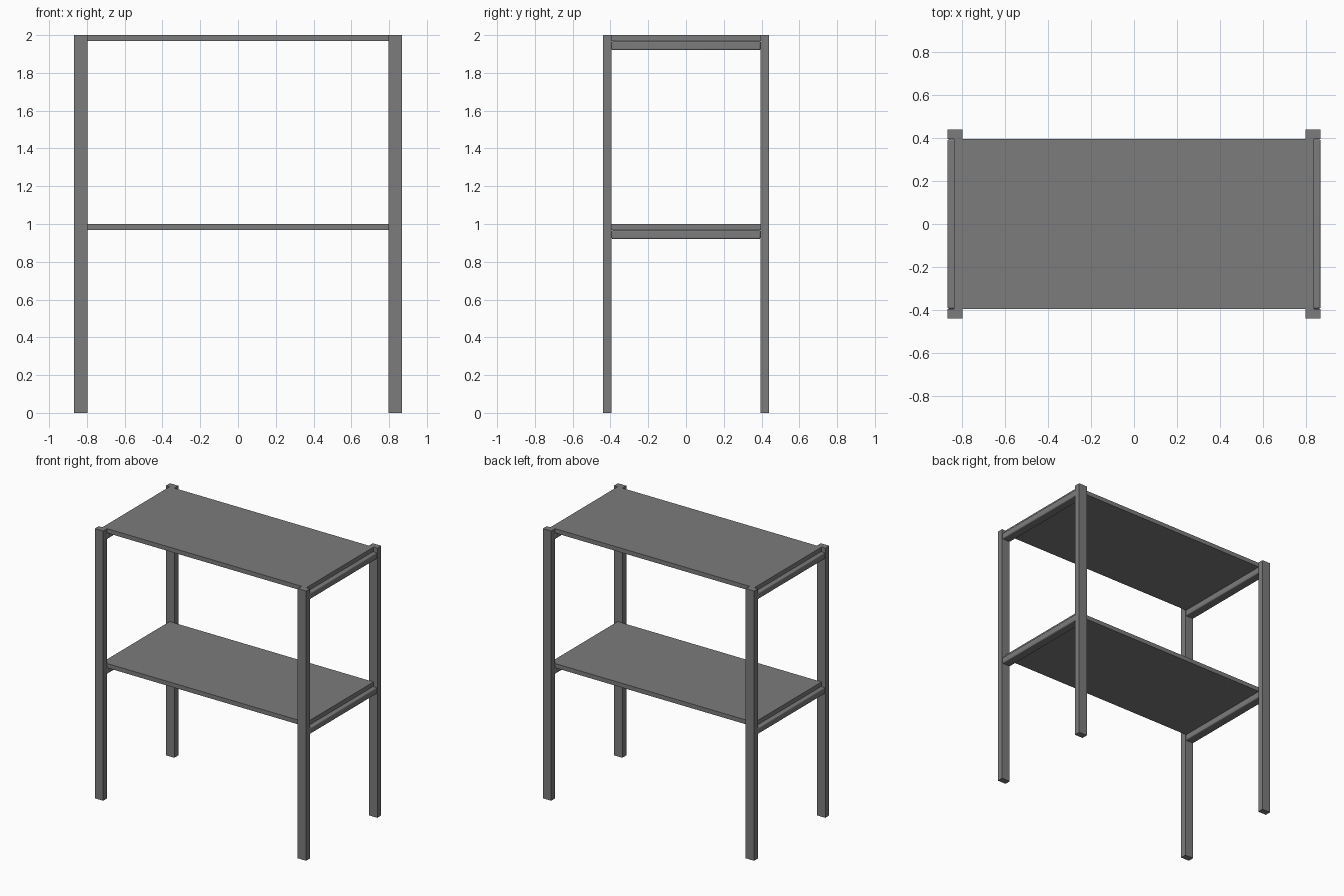
import bpy
import math

cube = bpy.data.objects.get("Cube")
if cube:
    bpy.data.objects.remove(cube, do_unlink=True)

# Single dark grey finish
grey = bpy.data.materials.new("dark_grey")
grey.use_nodes = True
colour = (0.2, 0.2, 0.2, 1)
grey.diffuse_color = colour
grey.node_tree.nodes["Principled BSDF"].inputs["Base Color"].default_value = colour

LEG_IN, LEG_OUT = 0.798, 0.867
DEPTH_IN, DEPTH_OUT = 0.394, 0.44
BOARD, RAIL = 0.032, 0.048


def box(name, low, high, round_edges=0):
    """Box between two corners, optionally with softened edges."""
    centre = [(a + b) / 2 for a, b in zip(low, high)]
    bpy.ops.mesh.primitive_cube_add(size=1, location=centre)
    obj = bpy.context.object
    obj.name = name
    obj.scale = [b - a for a, b in zip(low, high)]
    bpy.ops.object.transform_apply(location=False, rotation=False, scale=True)
    obj.data.materials.append(grey)
    if round_edges:
        bevel = obj.modifiers.new("soft_edges", "BEVEL")
        bevel.width = round_edges
        bevel.segments = 3
        bpy.ops.object.shade_smooth_by_angle(angle=math.radians(40))
    return obj


def span(sign, inner, outer):
    return sorted((sign * inner, sign * outer))


# Four upright legs
for sx, side in ((1, "left"), (-1, "right")):
    x0, x1 = span(sx, LEG_IN, LEG_OUT)
    for sy, end in ((-1, "front"), (1, "back")):
        y0, y1 = span(sy, DEPTH_IN, DEPTH_OUT)
        box(f"{end}_{side}_leg", (x0, y0, 0), (x1, y1, 2))

# Two shelves, each resting on a rail at either end
for level, top in (("lower", 1), ("upper", 2)):
    under = top - BOARD
    box(f"{level}_shelf", (-0.837, -DEPTH_IN, under), (0.837, DEPTH_IN, top))
    for sx, side in ((1, "left"), (-1, "right")):
        x0, x1 = span(sx, LEG_IN, LEG_OUT)
        box(f"{level}_{side}_rail", (x0, -DEPTH_IN, under - RAIL),
            (x1, DEPTH_IN, under), 0.008)
